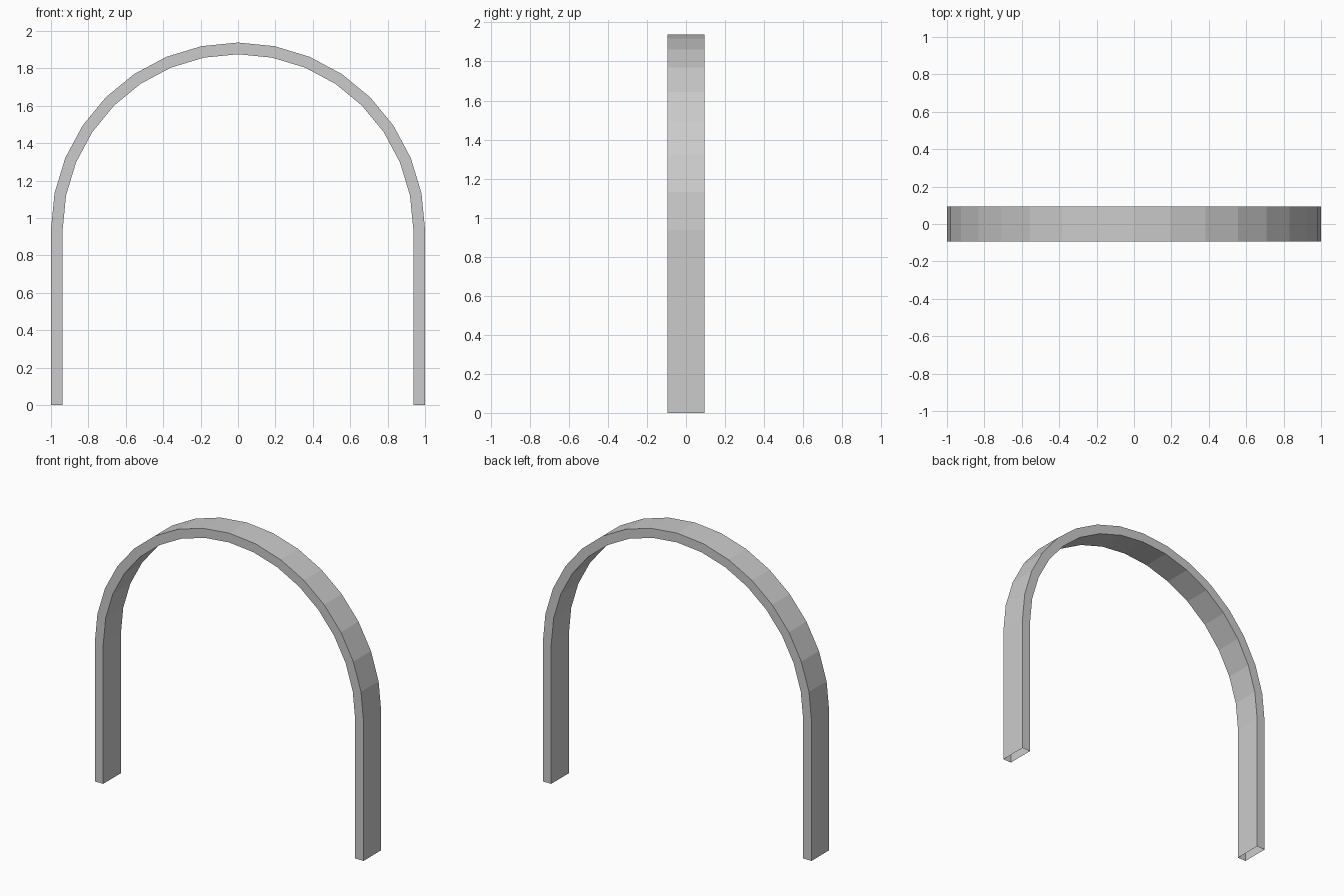
import bpy, bmesh, math

if "Cube" in bpy.data.objects:
    bpy.data.objects.remove(bpy.data.objects["Cube"])

OUTER, INNER = 1.0, 0.9375      # arch radii
SPRING = 0.9375                 # height where the curve starts
HALF_DEPTH = 0.09375
SEGMENTS = 16


def arch_path(radius):
    """Leg foot, half circle, leg foot in the x-z plane."""
    arc = [(radius * math.cos(math.pi * i / SEGMENTS),
            SPRING + radius * math.sin(math.pi * i / SEGMENTS))
           for i in range(SEGMENTS + 1)]
    return [(radius, 0.0)] + arc + [(-radius, 0.0)]


# Rectangular tube swept along the arch, open at both feet
bm = bmesh.new()
rings = []
for (xo, zo), (xi, zi) in zip(arch_path(OUTER), arch_path(INNER)):
    rings.append([bm.verts.new(co) for co in (
        (xo, -HALF_DEPTH, zo), (xo, HALF_DEPTH, zo),
        (xi, HALF_DEPTH, zi), (xi, -HALF_DEPTH, zi))])

for a, b in zip(rings, rings[1:]):
    for k in range(4):
        n = (k + 1) % 4
        bm.faces.new((a[k], a[n], b[n], b[k]))

bm.normal_update()
# Outer side of the first leg must face +x
first = next(f for f in bm.faces if all(v in rings[0][:2] + rings[1][:2] for v in f.verts))
if first.normal.x < 0:
    bmesh.ops.reverse_faces(bm, faces=bm.faces[:])

mesh = bpy.data.meshes.new("arch")
bm.to_mesh(mesh)
bm.free()
arch = bpy.data.objects.new("arch", mesh)
bpy.context.collection.objects.link(arch)
